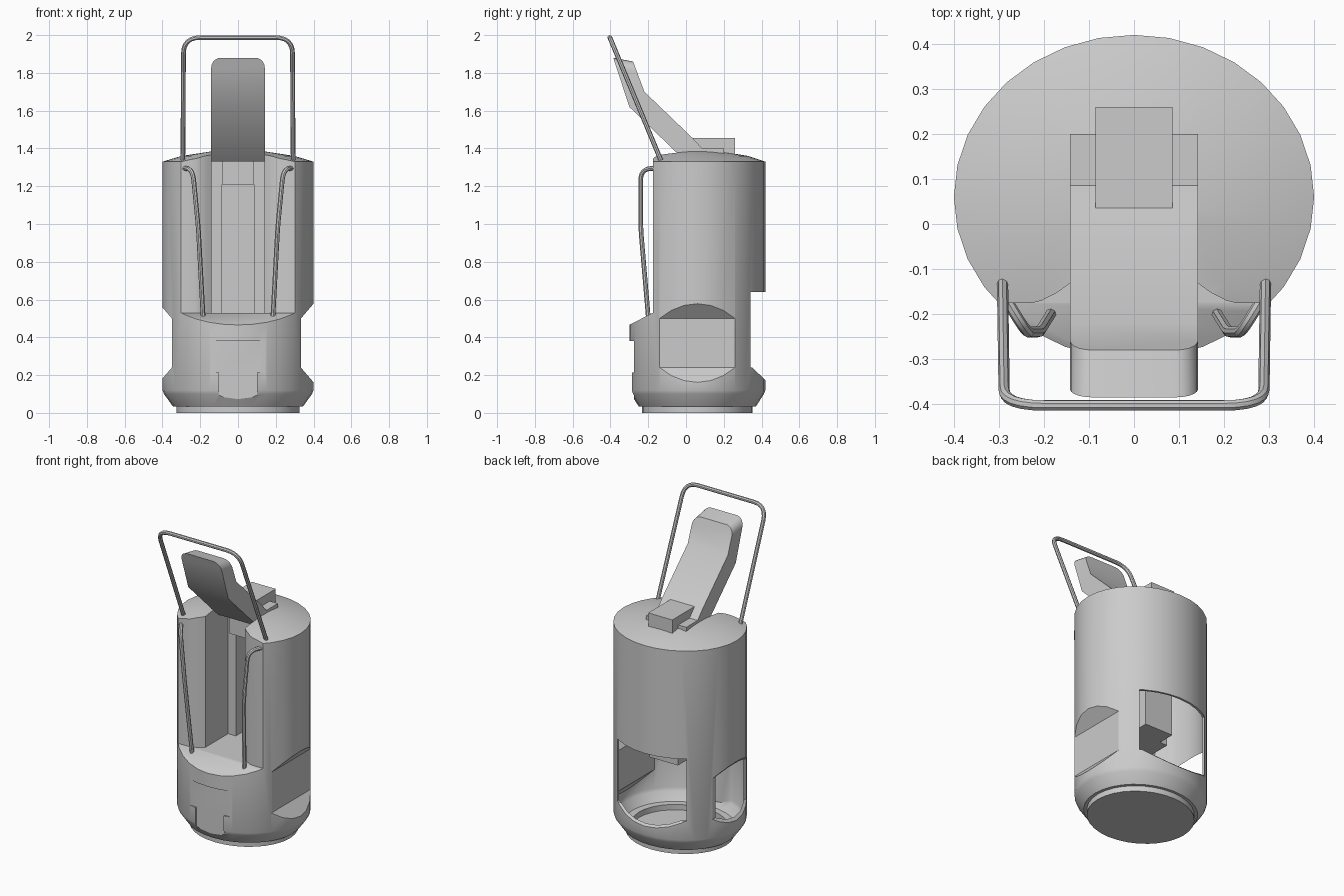
import bpy, bmesh
from math import cos, sin, tau
from mathutils import Vector

cube = bpy.data.objects.get("Cube")
if cube:
    bpy.data.objects.remove(cube)

grey = bpy.data.materials.new("light grey")
grey.use_nodes = True
grey.diffuse_color = (0.6, 0.6, 0.6, 1)
grey.node_tree.nodes["Principled BSDF"].inputs["Base Color"].default_value = (0.6, 0.6, 0.6, 1)

CENTRE_Y, WALL = 0.06, 0.015


def make(name, bm):
    bmesh.ops.recalc_face_normals(bm, faces=bm.faces)
    mesh = bpy.data.meshes.new(name)
    bm.to_mesh(mesh)
    bm.free()
    mesh.materials.append(grey)
    ob = bpy.data.objects.new(name, mesh)
    bpy.context.collection.objects.link(ob)
    return ob


def smooth(ob):
    bpy.ops.object.select_all(action='DESELECT')
    ob.select_set(True)
    bpy.context.view_layer.objects.active = ob
    bpy.ops.object.shade_smooth_by_angle(angle=0.5)


def lathe(name, profile, steps=32):
    """Closed oval solid; the profile starts and ends on the axis."""
    bm = bmesh.new()
    rings = []
    for r, z in profile:
        if r == 0:
            rings.append([bm.verts.new((0, CENTRE_Y, z))] * steps)
        else:
            rings.append([bm.verts.new((r * cos(tau * i / steps),
                                        CENTRE_Y + 0.9 * r * sin(tau * i / steps), z))
                          for i in range(steps)])
    for a, b in zip(rings, rings[1:]):
        for i in range(steps):
            j = (i + 1) % steps
            bm.faces.new(list(dict.fromkeys((a[i], a[j], b[j], b[i]))))
    return make(name, bm)


def prism(name, outline, axis, lo, hi):
    """Extrude a 2D outline along the given axis."""
    bm = bmesh.new()

    def place(p, t):
        c = list(p)
        c.insert(axis, t)
        return bm.verts.new(c)
    a = [place(p, lo) for p in outline]
    b = [place(p, hi) for p in outline]
    bm.faces.new(a)
    bm.faces.new(b)
    for i in range(len(a)):
        j = (i + 1) % len(a)
        bm.faces.new((a[i], a[j], b[j], b[i]))
    return make(name, bm)


def box(name, x, y, z):
    return prism(name, [(x[0], y[0]), (x[1], y[0]), (x[1], y[1]), (x[0], y[1])], 2, *z)


def cut(target, cutter):
    cutter.hide_render = True
    mod = target.modifiers.new("cut", 'BOOLEAN')
    mod.operation, mod.solver, mod.object = 'DIFFERENCE', 'EXACT', cutter
    bpy.context.view_layer.update()
    dg = bpy.context.evaluated_depsgraph_get()
    mesh = bpy.data.meshes.new_from_object(target.evaluated_get(dg))
    target.modifiers.clear()
    target.data = mesh
    bpy.data.objects.remove(cutter)


def front_bay(grow):
    """Open front bay: stepped pocket plus the sloping sill."""
    half = [(0.6, -0.6), (0.6, -0.175), (0.225, -0.175), (0.205, -0.17),
            (0.17, -0.152), (0.14, -0.13), (0.14, 0.10), (0.085, 0.10), (0.085, 0.21)]
    half = [(x + (grow if x < 0.2 else 0), y + (grow if y > -0.5 else 0)) for x, y in half]
    floor = 0.53 - grow
    yield prism("bay_cutter", half + [(-x, y) for x, y in reversed(half)], 2, floor, 1.7)
    yield prism("sill_cutter", [(-0.176 + grow, floor), (-0.176 + grow, floor + 0.1),
                                (-0.6, floor + 0.1), (-0.6, floor - 0.22)], 0, -0.7, 0.7)


def side_recess(side, depth):
    """Wedge-sided recess cut into the left or right of the body."""
    return prism("side_cutter", [(side * depth, 0.24), (side * depth, 0.50),
                                 (side * (depth + 0.12), 0.64),
                                 (side * (depth + 0.12), 0.10)], 1, -0.5, 0.6)


# Hollow inside the body, leaving walls around the bay and the left recess
cavity = lathe("cavity", [(0, 0.015), (0.29, 0.015), (0.29, 0.05), (0.335, 0.05),
                          (0.375, 0.10), (0.385, 0.12), (0.385, 1.315),
                          (0.29, 1.343), (0.15, 1.368), (0, 1.374)])
for c in front_bay(WALL):
    cut(cavity, c)
cut(cavity, side_recess(1, 0.333 - WALL))
cut(cavity, box("front_wall", (-0.5, 0.5), (-0.6, -0.26), (-0.1, 0.7)))

# Oval body
body = lathe("body", [(0, 0), (0.325, 0), (0.325, 0.035), (0.345, 0.035), (0.392, 0.10),
                      (0.40, 0.12), (0.40, 1.33), (0.30, 1.36), (0.15, 1.383), (0, 1.39)])
for c in front_bay(0):
    cut(body, c)
cut(body, cavity)
cut(body, side_recess(1, 0.333))
cut(body, side_recess(-1, 0.35))
# Rear window with sloping lower lip
cut(body, prism("rear_cutter", [(0.26, 0.64), (0.5, 0.64), (0.5, 0.10),
                                (0.35, 0.24), (0.26, 0.24)], 0, -0.245, 0.245))
# Flat T-shaped recess on the lower front
tee = [(0.1, 0.03), (0.1, 0.215), (0.25, 0.215), (0.25, 0.38)]
cut(body, prism("tee_cutter", [(x, z) for x, z in tee] + [(-x, z) for x, z in reversed(tee)],
                1, -0.5, -0.275))
smooth(body)

# Raised lid, with rounded corners at its free end
lid = prism("lid", [(-0.385, 1.88), (-0.28, 1.86), (-0.22, 1.70), (0.04, 1.45),
                    (0.085, 1.40), (0.20, 1.40), (0.20, 1.33), (0.0, 1.33), (-0.30, 1.62)],
            0, -0.142, 0.142)
bm = bmesh.new()
bm.from_mesh(lid.data)
ends = [e for e in bm.edges if all(v.co.z > 1.8 for v in e.verts)
        and abs(e.verts[0].co.x - e.verts[1].co.x) < 0.01]
bmesh.ops.bevel(bm, geom=ends, offset=0.05, segments=5, profile=0.5, affect='EDGES')
bm.to_mesh(lid.data)
bm.free()
smooth(lid)

# Hinge block behind the lid
box("hinge_block", (-0.085, 0.085), (0.035, 0.26), (1.21, 1.455))


def tube(name, points, radius, bend):
    """Round bar through the points with rounded corners."""
    pts = [Vector(p) for p in points]
    path = [pts[0]]
    for a, b, c in zip(pts, pts[1:], pts[2:]):
        p = b + (a - b).normalized() * bend
        q = b + (c - b).normalized() * bend
        for i in range(7):
            t = i / 6
            path.append(p * (1 - t) ** 2 + b * 2 * t * (1 - t) + q * t * t)
    path.append(pts[-1])
    curve = bpy.data.curves.new(name, 'CURVE')
    curve.dimensions = '3D'
    curve.bevel_depth, curve.bevel_resolution, curve.use_fill_caps = radius, 2, True
    spline = curve.splines.new('POLY')
    spline.points.add(len(path) - 1)
    for sp, p in zip(spline.points, path):
        sp.co = (*p, 1)
    curve.materials.append(grey)
    ob = bpy.data.objects.new(name, curve)
    bpy.context.collection.objects.link(ob)
    bpy.ops.object.select_all(action='DESELECT')
    ob.select_set(True)
    bpy.context.view_layer.objects.active = ob
    bpy.ops.object.convert(target='MESH')
    smooth(ob)


# Top carrying hoop and the two front grab rails
tube("top_hoop", [(-0.292, -0.13, 1.33), (-0.288, -0.403, 1.987),
                  (0.288, -0.403, 1.987), (0.292, -0.13, 1.33)], 0.0125, 0.09)
for s, label in ((1, "left"), (-1, "right")):
    tube(label + "_grab_rail", [(s * 0.285, -0.165, 1.295), (s * 0.24, -0.24, 1.29),
                                (s * 0.21, -0.24, 0.98), (s * 0.185, -0.2, 0.51)],
         0.0125, 0.06)
